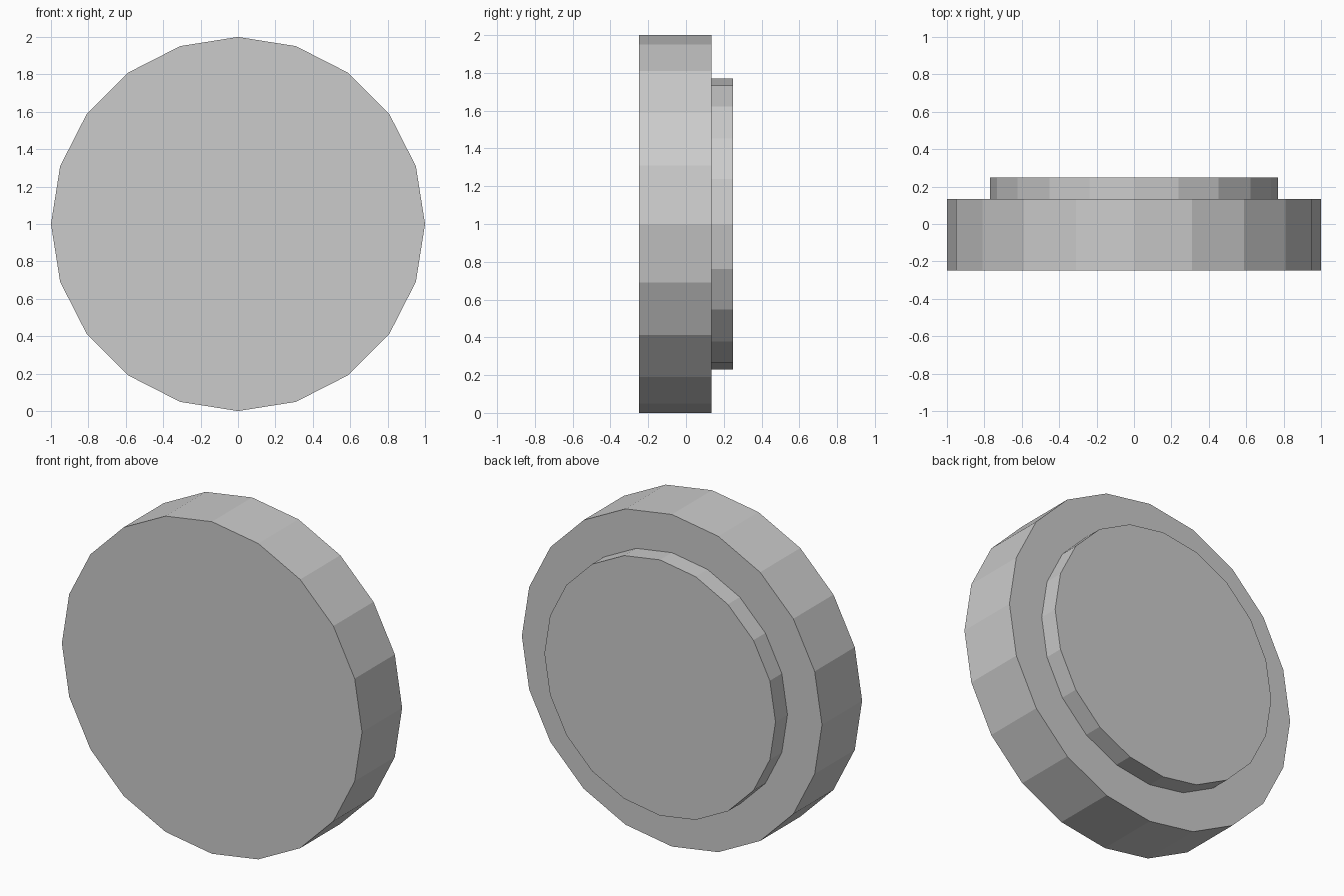
import bpy, bmesh
from math import sin, cos, pi

if "Cube" in bpy.data.objects:
    bpy.data.objects.remove(bpy.data.objects["Cube"])

SIDES = 20


def stepped_disc(name, profile, height):
    """Lathe (radius, y) points around the y axis and cap both ends."""
    bm = bmesh.new()
    rings = []
    for radius, y in profile:
        angles = [2 * pi * i / SIDES for i in range(SIDES)]
        rings.append([bm.verts.new((radius * cos(a), y, height + radius * sin(a)))
                      for a in angles])
    for lower, upper in zip(rings, rings[1:]):
        for i in range(SIDES):
            j = (i + 1) % SIDES
            bm.faces.new((lower[i], lower[j], upper[j], upper[i]))
    bm.faces.new(rings[0])
    bm.faces.new(rings[-1])
    bmesh.ops.recalc_face_normals(bm, faces=bm.faces)
    mesh = bpy.data.meshes.new(name)
    bm.to_mesh(mesh)
    bm.free()
    obj = bpy.data.objects.new(name, mesh)
    bpy.context.collection.objects.link(obj)
    return obj


# Wide front disc with a narrower raised step on the back
stepped_disc("stepped_disc",
             [(1.0, -0.248), (1.0, 0.134), (0.77, 0.134), (0.77, 0.248)], 1.0)
